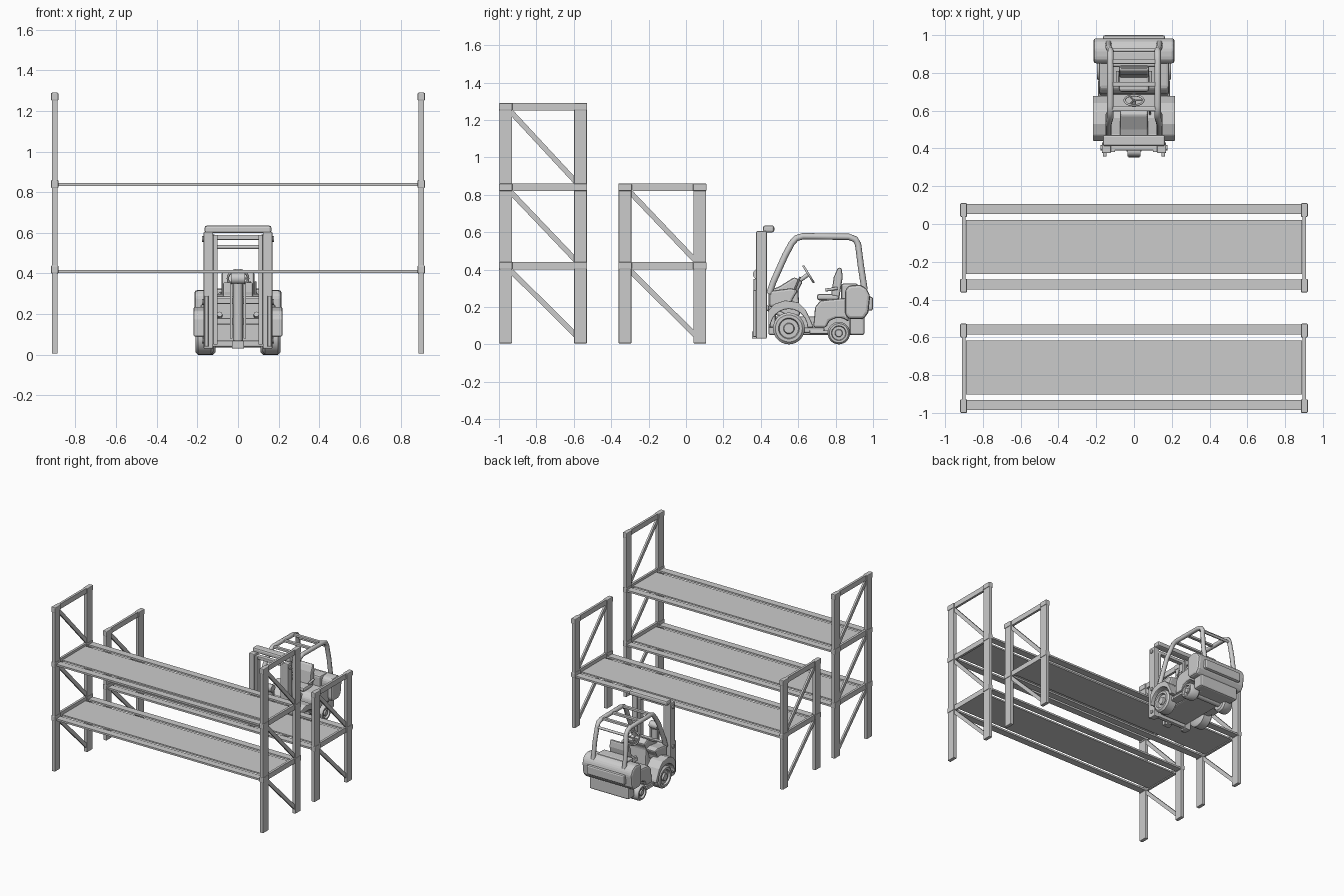
import bpy, bmesh, math
from mathutils import Vector

cube = bpy.data.objects.get("Cube")
if cube:
    bpy.data.objects.remove(cube)

grey = bpy.data.materials.new("light_grey")
grey.use_nodes = True
grey.diffuse_color = (0.6, 0.6, 0.6, 1)
grey.node_tree.nodes["Principled BSDF"].inputs["Base Color"].default_value = (0.6, 0.6, 0.6, 1)


def finish(name, bm, bevel=0, smooth=False):
    bmesh.ops.recalc_face_normals(bm, faces=bm.faces)
    mesh = bpy.data.meshes.new(name)
    bm.to_mesh(mesh)
    bm.free()
    mesh.materials.append(grey)
    ob = bpy.data.objects.new(name, mesh)
    bpy.context.collection.objects.link(ob)
    if bevel:
        mod = ob.modifiers.new("Bevel", "BEVEL")
        mod.width, mod.segments, mod.limit_method = bevel, 2, "ANGLE"
    if smooth:
        bpy.ops.object.select_all(action="DESELECT")
        ob.select_set(True)
        bpy.context.view_layer.objects.active = ob
        bpy.ops.object.shade_smooth_by_angle(angle=math.radians(40))
    return ob


def prism(name, pts, x0, x1, bevel=0):
    """Extrude a side profile of (y, z) points from x0 to x1."""
    bm = bmesh.new()
    face = bm.faces.new([bm.verts.new((x0, y, z)) for y, z in pts])
    ext = bmesh.ops.extrude_face_region(bm, geom=[face])
    verts = [v for v in ext["geom"] if isinstance(v, bmesh.types.BMVert)]
    bmesh.ops.translate(bm, verts=verts, vec=(x1 - x0, 0, 0))
    return finish(name, bm, bevel)


def box(name, x, y, z, bevel=0):
    return prism(name, [(y[0], z[0]), (y[1], z[0]), (y[1], z[1]), (y[0], z[1])], x[0], x[1], bevel)


def strut(name, a, b, width, x, thick):
    """Flat bar between two (y, z) points."""
    d = Vector((b[0] - a[0], b[1] - a[1])).normalized() * width / 2
    n = (-d.y, d.x)
    pts = [(a[0] + n[0], a[1] + n[1]), (b[0] + n[0], b[1] + n[1]),
           (b[0] - n[0], b[1] - n[1]), (a[0] - n[0], a[1] - n[1])]
    return prism(name, pts, x - thick / 2, x + thick / 2)


def rod(name, a, b, r, sides=12):
    a, b = Vector(a), Vector(b)
    bm = bmesh.new()
    bmesh.ops.create_cone(bm, cap_ends=True, segments=sides, radius1=r, radius2=r, depth=(b - a).length)
    q = (b - a).to_track_quat("Z", "Y")
    for v in bm.verts:
        v.co = q @ v.co + (a + b) / 2
    return finish(name, bm, smooth=True)


def tube(name, pts, r, cyclic=False):
    curve = bpy.data.curves.new(name, "CURVE")
    curve.dimensions = "3D"
    curve.bevel_depth, curve.bevel_resolution, curve.use_fill_caps = r, 2, True
    sp = curve.splines.new("POLY")
    sp.points.add(len(pts) - 1)
    for p, co in zip(sp.points, pts):
        p.co = (*co, 1)
    sp.use_cyclic_u = cyclic
    sp.use_smooth = True
    curve.materials.append(grey)
    ob = bpy.data.objects.new(name, curve)
    bpy.context.collection.objects.link(ob)


def wheel(name, side, y, r, inner, outer):
    """Tyre and hub revolved around the axle."""
    prof = [(inner, 0), (inner, .8), (inner + .012, 1), (outer - .012, 1), (outer, .85),
            (outer, .66), (outer - .015, .6), (outer - .015, .35), (outer - .002, .3), (outer - .002, 0)]
    bm = bmesh.new()
    vs = [bm.verts.new((side * x, y, r + k * r)) for x, k in prof]
    es = [bm.edges.new(e) for e in zip(vs, vs[1:])]
    bmesh.ops.spin(bm, geom=vs + es, cent=(0, y, r), axis=(1, 0, 0), angle=2 * math.pi, steps=28)
    bmesh.ops.remove_doubles(bm, verts=bm.verts, dist=1e-5)
    finish(name, bm, smooth=True)


def rack(name, y0, top, shelves, bars):
    """Two upright frames joined by flat decks."""
    y1 = y0 + .468
    posts = [(y0, y0 + .068), (y1 - .068, y1)]
    for side in (-1, 1):
        x = side * .902
        for y in posts:
            box(name + "_post", (x - .014, x + .014), y, (.005, top), .004)
            for z in bars:
                box(name + "_collar", (x - .018, x + .018), (y[0] - .002, y[1] + .002), (z - .02, z + .02), .005)
        for z in bars:
            box(name + "_crossbar", (x - .009, x + .009), (y0, y1), (z - .02, z + .02))
        for low, high in zip([.02] + bars, bars):
            strut(name + "_diagonal", (y0 + .06, high - .025), (y1 - .06, low + .03), .028, x, .014)
    for z in shelves:
        box(name + "_deck", (-.89, .89), (y0 + .096, y1 - .086), (z - .006, z + .006))
        for ya in (y0 + .012, y1 - .056):
            box(name + "_shelf_edge", (-.89, .89), (ya, ya + .054), (z - .007, z + .007))


# Storage racks
rack("tall_rack", -.998, 1.285, [.41, .838], [.42, .84, 1.27])
rack("short_rack", -.36, .855, [.41], [.42, .84])

# Forklift chassis and bodywork
box("chassis", (-.12, .12), (.44, .93), (.05, .15), .01)
box("floor", (-.18, .18), (.6, .74), (.06, .09), .008)
prism("seat_housing", [(.68, .09), (.75, .09), (.765, .125), (.8, .14), (.84, .14), (.87, .12),
                       (.87, .25), (.72, .235), (.69, .2)], -.185, .185, .012)
prism("counterweight", [(.85, .16), (.87, .135), (.95, .135), (.975, .17), (.985, .26), (.965, .3),
                        (.93, .32), (.87, .315), (.85, .29)], -.215, .215, .02)
box("lower_counterweight", (-.17, .17), (.875, .955), (.05, .15), .012)
box("rear_block", (-.165, .165), (.96, 1.0), (.18, .255), .012)
box("engine_cover", (-.13, .13), (.83, .92), (.2, .325), .012)
box("front_panel", (-.13, .13), (.44, .48), (.09, .29), .01)
prism("dash_cowl", [(.45, .22), (.45, .29), (.5, .31), (.58, .36), (.625, .335), (.6, .29), (.61, .15), (.5, .15)],
      -.075, .075, .012)
prism("dash_shoulder", [(.445, .2), (.445, .285), (.56, .3), (.6, .29), (.57, .24), (.56, .2)], -.15, .15, .012)

# Wheels and arched fenders
arch = [(.55 + .099 * math.cos(math.pi * i / 12), .09 + .099 * math.sin(math.pi * i / 12)) for i in range(13)]
outline = [(.44, .09), (.44, .18), (.47, .215), (.53, .235), (.6, .225), (.64, .185), (.675, .11), (.68, .09)]
for side in (-1, 1):
    wheel("front_wheel", side, .55, .085, .12, .21)
    wheel("rear_wheel", side, .817, .06, .11, .195)
    prism("fender", arch + outline, side * .11, side * .218, .008)
    box("side_step", tuple(sorted((side * .12, side * .19))), (.66, .76), (.055, .075), .006)
for y, z in ((.55, .085), (.817, .06)):
    rod("axle", (-.13, y, z), (.13, y, z), .025)

# Overhead guard
path = [(.445, .27), (.465, .33), (.53, .475), (.565, .54), (.59, .568), (.625, .578),
        (.87, .575), (.905, .562), (.92, .535), (.935, .42), (.955, .29)]
for side in (-1, 1):
    tube("guard_rail", [(side * (.125 if z > .5 else .135), y, z) for y, z in path], .017)
for y in (.61, .74, .86):
    box("guard_crossbar", (-.125, .125), (y - .012, y + .012), (.568, .586), .004)
rod("guard_rear_bar", (-.125, .92, .53), (.125, .92, .53), .01)

# Mast, carriage and lift cylinder
for side in (-1, 1):
    lo, hi = sorted((side * .122, side * .17))
    box("mast_rail", (lo, hi), (.375, .432), (.03, .605), .006)
    lo, hi = sorted((side * .1, side * .122))
    box("inner_mast_rail", (lo, hi), (.38, .425), (.05, .59), .004)
    for z in (.07, .26, .57):
        rod("mast_roller", (side * .16, .403, z), (side * .178, .403, z), .014)
    rod("tilt_cylinder", (side * .09, .42, .2), (side * .09, .6, .12), .013)
    box("carriage_side", tuple(sorted((side * .145, side * .165))), (.357, .38), (.04, .29), .005)
    box("lift_chain", tuple(sorted((side * .028, side * .04))), (.385, .395), (.08, .36))
box("mast_head", (-.165, .165), (.412, .472), (.598, .636), .012)
for z in (.04, .15, .25):
    box("mast_crossbar", (-.16, .16), (.395, .425), (z, z + .03), .005)
box("mast_upper_crossbar", (-.125, .125), (.39, .425), (.565, .59), .005)
rod("lift_cylinder", (0, .385, .03), (0, .385, .35), .024)
rod("lift_piston", (0, .385, .35), (0, .385, .38), .015)
rod("chain_pulley", (-.035, .385, .375), (.035, .385, .375), .028)
box("front_hook", (-.03, .03), (.352, .38), (.03, .07), .005)

# Seat
box("seat_cushion", (-.08, .08), (.7, .82), (.235, .27), .014)
prism("seat_back", [(.775, .26), (.82, .25), (.838, .36), (.832, .41), (.812, .41), (.79, .36)], -.08, .08, .014)
for side in (-1, 1):
    rod("armrest", (side * .088, .745, .29), (side * .088, .81, .3), .008)

# Steering column, wheel and levers
centre = Vector((0, .655, .375))
axis = Vector((0, .85, .53)).normalized()
along = Vector((0, -axis.z, axis.y))
ring = [centre + Vector((math.cos(a), 0, 0)) * .05 + along * math.sin(a) * .05
        for a in (2 * math.pi * i / 24 for i in range(24))]
tube("steering_wheel", ring, .006, True)
rod("steering_column", (0, .585, .325), centre, .011)
for i in (0, 8, 16):
    rod("steering_spoke", centre, ring[i], .005, 8)
for x in (.06, .085):
    rod("control_lever", (x, .58, .29), (x, .61, .36), .005, 8)
